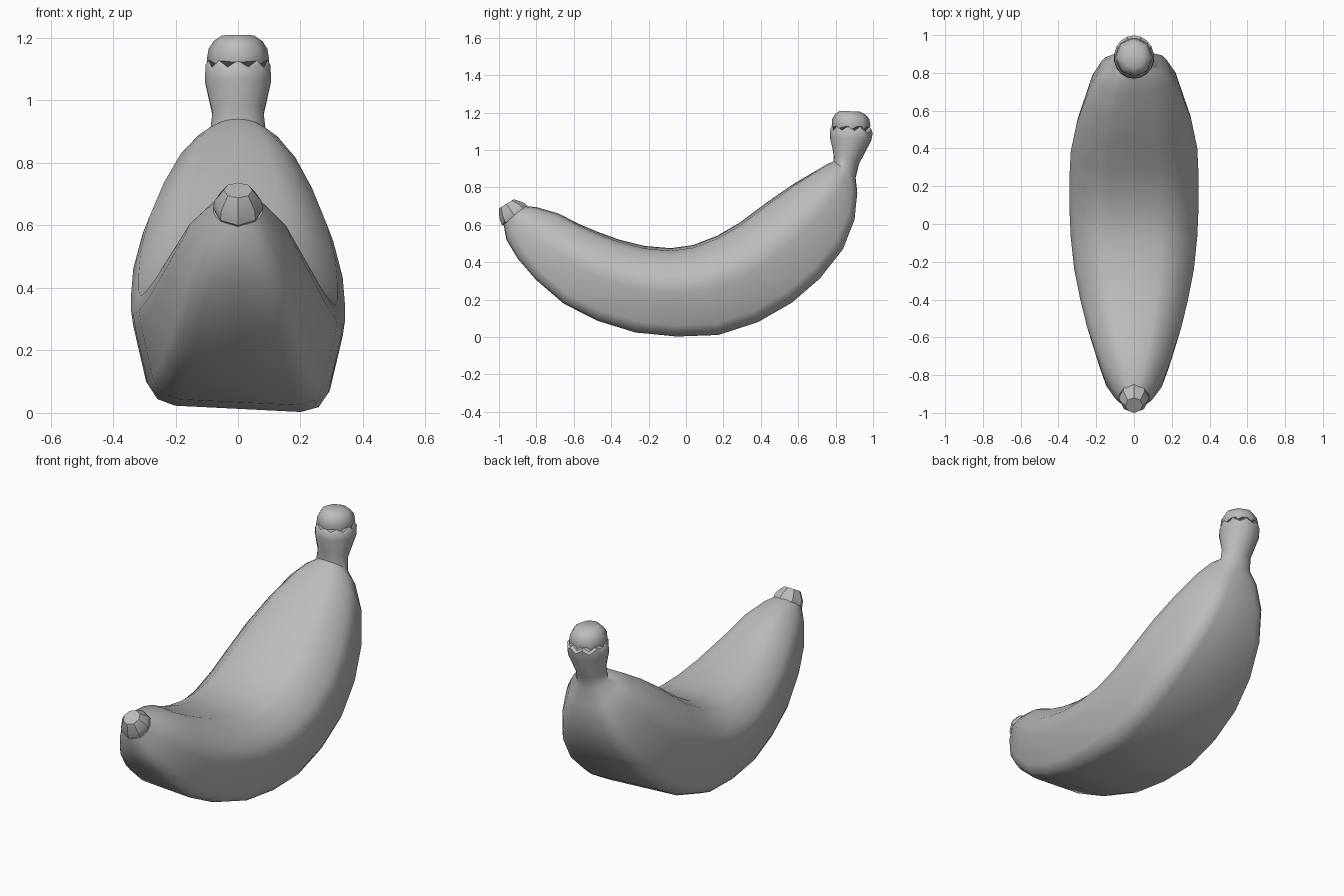
import bpy, bmesh, math

cube = bpy.data.objects.get("Cube")
if cube:
    bpy.data.objects.remove(cube)

grey = bpy.data.materials.new("plain grey")
grey.use_nodes = True
colour = (0.5, 0.5, 0.5, 1)
grey.diffuse_color = colour
grey.node_tree.nodes["Principled BSDF"].inputs["Base Color"].default_value = colour

# Right half of the six-sided fruit section: (share of half width, share of height)
HALF = [(0, 0), (.6, 0), (.77, .04), (.86, .14), (.98, .52),
        (1, .62), (.93, .76), (.65, .95), (.42, 1), (0, 1)]
HEX = HALF + [(-x, v) for x, v in HALF[-2:0:-1]]


def circle(n):
    angles = [2 * math.pi * i / n for i in range(n)]
    return [(math.sin(a), (1 - math.cos(a)) / 2) for a in angles]


def blend(a, b, t):
    return [(p[0] + (q[0] - p[0]) * t, p[1] + (q[1] - p[1]) * t) for p, q in zip(a, b)]


def loft(name, rings, angle):
    """Skin closed rings of points and cap both ends."""
    bm = bmesh.new()
    loops = [[bm.verts.new(p) for p in ring] for ring in rings]
    n = len(loops[0])
    for a, b in zip(loops, loops[1:]):
        for i in range(n):
            j = (i + 1) % n
            bm.faces.new((a[i], a[j], b[j], b[i]))
    bm.faces.new(loops[0])
    bm.faces.new(loops[-1])
    bmesh.ops.recalc_face_normals(bm, faces=bm.faces)
    mesh = bpy.data.meshes.new(name)
    bm.to_mesh(mesh)
    bm.free()
    mesh.materials.append(grey)
    obj = bpy.data.objects.new(name, mesh)
    bpy.context.collection.objects.link(obj)
    bpy.ops.object.select_all(action='DESELECT')
    obj.select_set(True)
    bpy.context.view_layer.objects.active = obj
    bpy.ops.object.shade_smooth_by_angle(angle=math.radians(angle))
    return obj


def section(shape, ty, tz, by, bz, w, roll=0, teeth=0):
    """Place a section between an upper and a lower point of the side profile."""
    length = math.hypot(ty - by, tz - bz)
    pts = []
    for i, (x, v) in enumerate(shape):
        v -= roll * x * w / length
        zig = teeth if i % 2 else -teeth
        pts.append((x * w, by + (ty - by) * v, bz + (tz - bz) * v + zig))
    return pts


# Fruit body: upper y, z, lower y, z, half width, roundness
BODY = [
    (-.86, .70, -.975, .60, .08, 1),
    (-.80, .695, -.96, .52, .115, .7),
    (-.68, .66, -.90, .42, .17, .35),
    (-.58, .605, -.80, .31, .21, .1),
    (-.48, .56, -.65, .185, .25, 0),
    (-.36, .515, -.47, .095, .285, 0),
    (-.22, .48, -.27, .034, .317, 0),
    (-.08, .468, -.05, .013, .335, 0),
    (.04, .485, .17, .021, .342, 0),
    (.17, .535, .38, .089, .342, 0),
    (.29, .605, .56, .192, .335, 0),
    (.43, .71, .71, .32, .305, 0),
    (.57, .81, .835, .475, .255, .05),
    (.69, .885, .90, .63, .20, .2),
    (.755, .925, .916, .77, .14, .5),
    (.79, .94, .907, .85, .09, .9),
    (.787, .99, .925, .925, .083, 1),
    (.769, 1.07, .99, 1.05, .107, 1),
]
rings = [section(blend(HEX, circle(18), r), ty, tz, by, bz, w, .05 * (1 - r))
         for ty, tz, by, bz, w, r in BODY]
# Jagged stem rim with its narrow ledge
rings.append(section(circle(18), .772, 1.105, .998, 1.1, .106, 0, .011))
rings.append(section(circle(18), .783, 1.118, .984, 1.113, .096, 0, .011))
loft("banana_body", rings, 45)

# Rounded stem cap
CAP = [(.79, 1.08, .975, 1.08, .09), (.779, 1.13, .986, 1.13, .1),
       (.781, 1.165, .98, 1.165, .094), (.797, 1.192, .962, 1.188, .078),
       (.822, 1.21, .93, 1.205, .052)]
loft("stem_cap", [section(circle(8), *c) for c in CAP], 60)

# Faceted blossom tip
TIP = [(-.845, .695, -.965, .592, .076), (-.859, .712, -.985, .6, .08),
       (-.875, .722, -.998, .635, .075), (-.92, .737, -1.0, .688, .046)]
loft("blossom_tip", [section(circle(8), *t) for t in TIP], 35)
